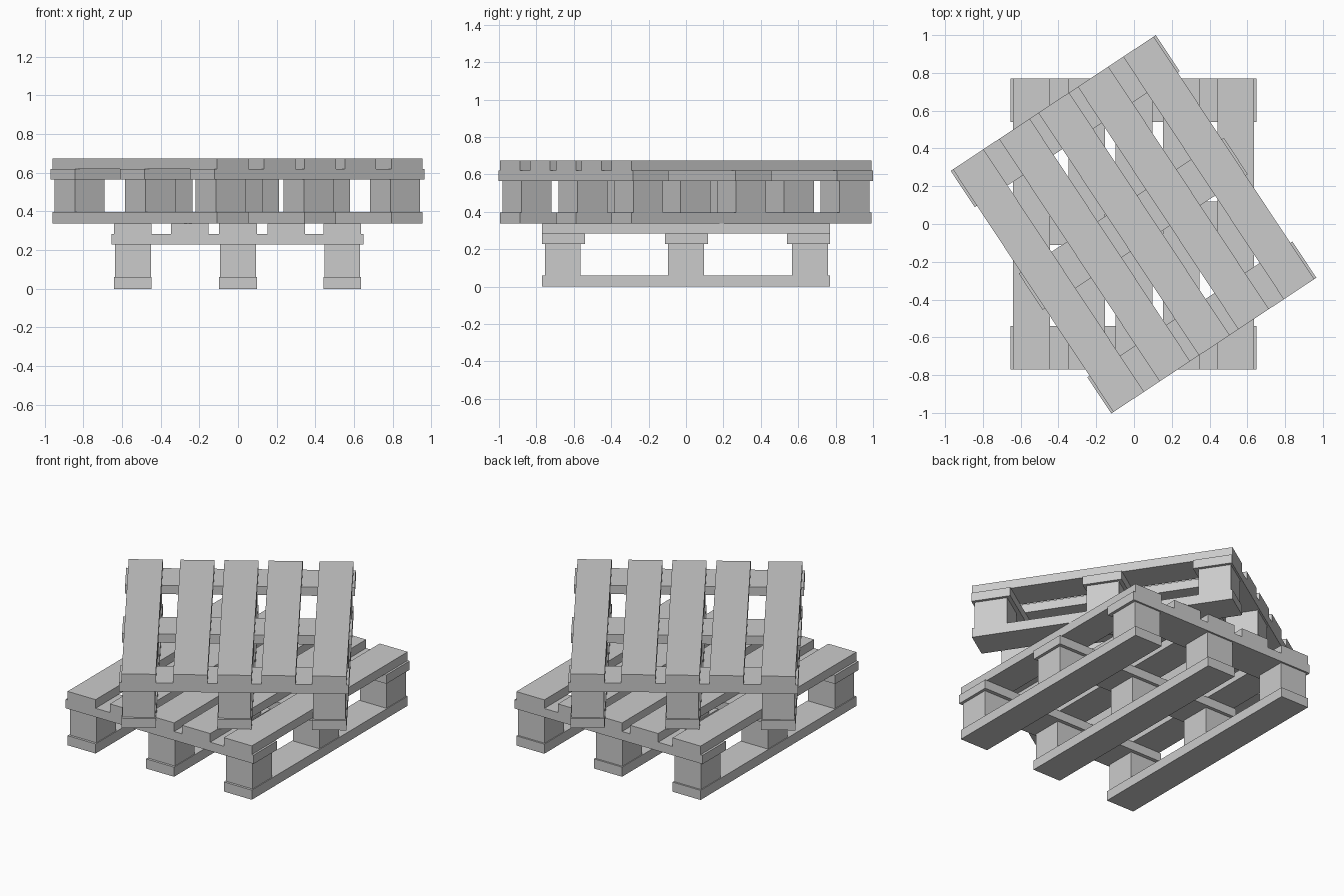
import bpy
from math import radians
from mathutils import Matrix

if "Cube" in bpy.data.objects:
    bpy.data.objects.remove(bpy.data.objects["Cube"])


def box(name, lo, hi, frame):
    """Axis-aligned box in the pallet's own frame, placed by a matrix."""
    c = [(a + b) / 2 for a, b in zip(lo, hi)]
    s = [b - a for a, b in zip(lo, hi)]
    bpy.ops.mesh.primitive_cube_add(size=1)
    ob = bpy.context.object
    ob.name = name
    ob.data.transform(frame @ Matrix.Translation(c) @ Matrix.Diagonal((*s, 1)))
    return ob


HALF_L = 0.77                       # half length along y
Z = (0.0, 0.06, 0.228, 0.283, 0.337)  # runner, block, cross board, deck board levels
RUNNER_X = (-0.543, 0.0, 0.538)
DECK_X = (-0.543, -0.25, 0.0, 0.25, 0.538)
CROSS_Y = (-0.655, 0.003, 0.655)
BLOCK_Y = (-0.659, 0.001, 0.663)


def pallet(prefix, angle, z):
    frame = Matrix.Translation((0, 0, z)) @ Matrix.Rotation(radians(angle), 4, 'Z')
    # bottom runners and the blocks standing on them
    for x in RUNNER_X:
        box(prefix + "_runner", (x - 0.097, -HALF_L, Z[0]), (x + 0.097, HALF_L, Z[1]), frame)
        for y in BLOCK_Y:
            box(prefix + "_block", (x - 0.092, y - 0.096, Z[1]), (x + 0.092, y + 0.096, Z[2]), frame)
    # cross boards tying the blocks together
    for y in CROSS_Y:
        box(prefix + "_cross_board", (-0.654, y - 0.115, Z[2]), (0.648, y + 0.115, Z[3]), frame)
    # deck boards
    for x in DECK_X:
        box(prefix + "_deck_board", (x - 0.097, -HALF_L, Z[3]), (x + 0.097, HALF_L, Z[4]), frame)


pallet("lower", 0, 0)
pallet("upper", 33.5, Z[4])
